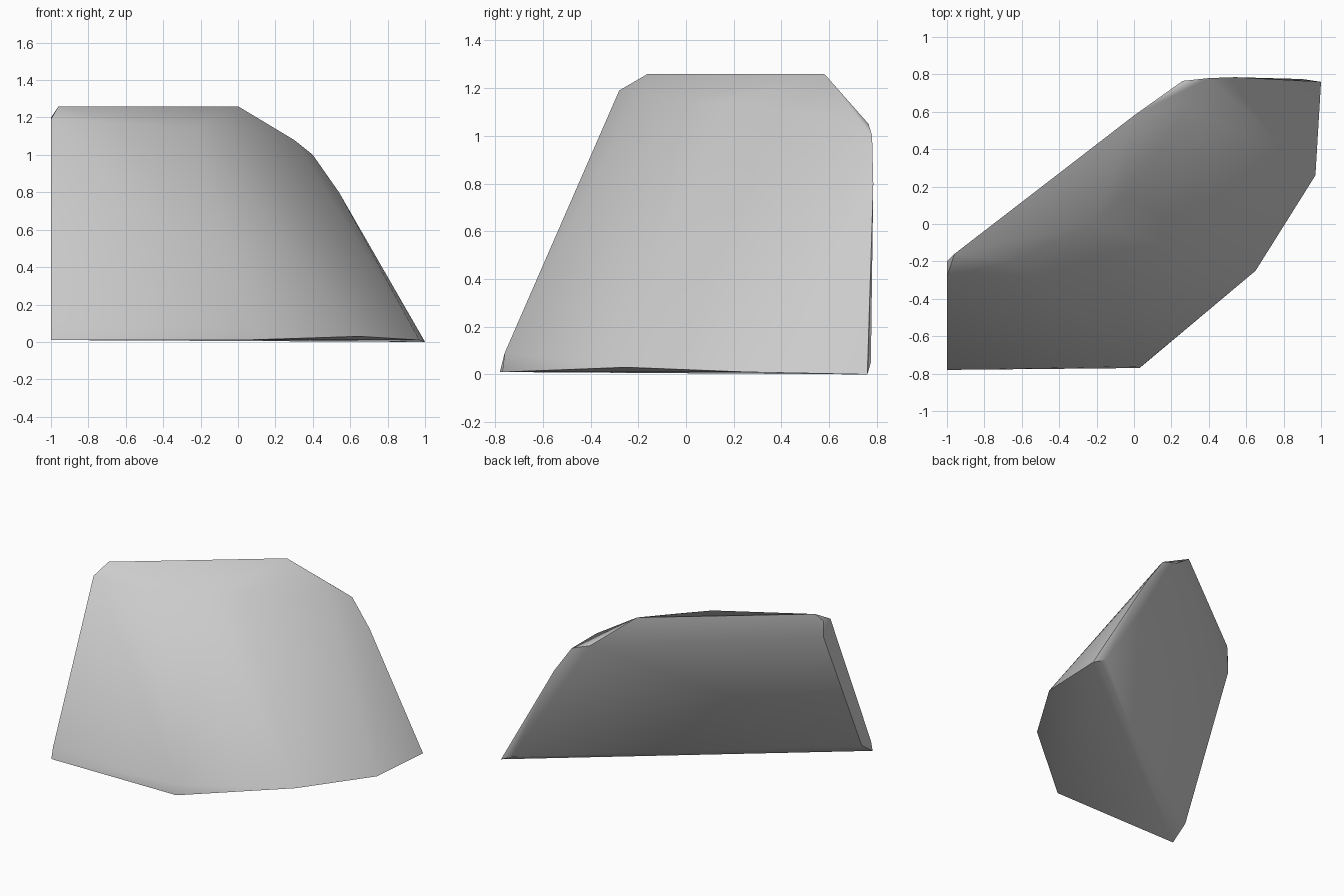
import bpy
import bmesh
from math import radians

default_cube = bpy.data.objects.get("Cube")
if default_cube:
    bpy.data.objects.remove(default_cube, do_unlink=True)


def make_material(name, colour):
    material = bpy.data.materials.new(name)
    material.use_nodes = True
    material.diffuse_color = colour
    material.node_tree.nodes["Principled BSDF"].inputs["Base Color"].default_value = colour
    return material


def make_boulder(name, outlines, material):
    """Wrap the chipped outlines in one convex stone."""
    bm = bmesh.new()
    for outline in outlines:
        for corner in outline:
            bm.verts.new(corner)
    hull = bmesh.ops.convex_hull(bm, input=bm.verts)
    unused = set(hull["geom_interior"]) | set(hull["geom_unused"])
    bmesh.ops.delete(bm, geom=[g for g in unused if isinstance(g, bmesh.types.BMVert)], context="VERTS")
    # Merge the nearly level triangles into broad facets
    bmesh.ops.dissolve_limit(bm, angle_limit=radians(1), verts=bm.verts, edges=bm.edges)
    bmesh.ops.recalc_face_normals(bm, faces=bm.faces)
    mesh = bpy.data.meshes.new(name)
    bm.to_mesh(mesh)
    bm.free()
    mesh.materials.append(material)
    boulder = bpy.data.objects.new(name, mesh)
    bpy.context.collection.objects.link(boulder)
    return boulder


# Ground outline, with a straight diagonal back edge
base = [(-1, -.78, .01), (.03, -.77, .01), (.65, -.25, .03), (.97, .26, .01), (1, .76, 0)]
# Small chipped bevel just above the ground
skirt = [(-1, -.76, .09), (.04, -.76, .09), (-1, -.65, .1), (.9, .775, .05)]
# Broken right end, climbing along the back
end_chips = [(.54, .785, .8), (.4, .78, 1), (.26, .765, 1.05), (.3, .63, 1.08)]
# Front rim of the sloping top, and the left corner
shoulder = [(-1, -.28, 1.19), (-1, -.2, 1.08), (-1, -.2, 1.2), (-.65, -.2, 1.17),
            (-.22, 0, 1.15), (-.05, .15, 1.14)]
# Highest edge, along the overhanging back
crest = [(-.96, -.16, 1.26), (0, .58, 1.26)]

stone = make_material("pale grey stone", (.6, .6, .6, 1))
boulder = make_boulder("boulder", [base, skirt, end_chips, shoulder, crest], stone)

# Soft facets with crisp outer edges
bpy.ops.object.select_all(action="DESELECT")
boulder.select_set(True)
bpy.context.view_layer.objects.active = boulder
bpy.ops.object.shade_smooth_by_angle(angle=radians(40))
